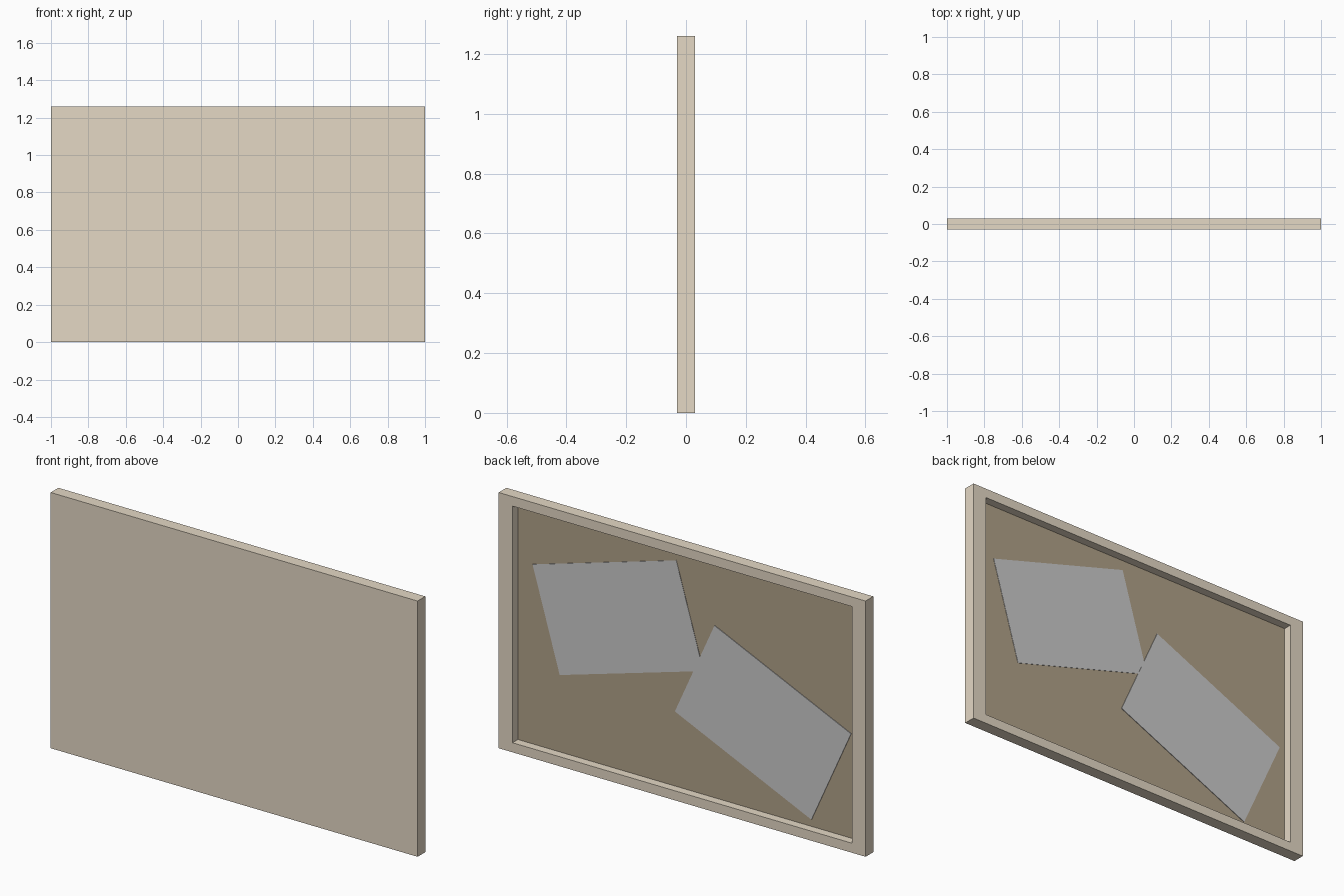
import bpy, bmesh
from math import radians
from mathutils import Matrix

if "Cube" in bpy.data.objects:
    bpy.data.objects.remove(bpy.data.objects["Cube"])

W, H, D = 2.0, 1.26, 0.06
FLOOR_Y = -0.012


def material(name, rgb):
    m = bpy.data.materials.new(name)
    m.diffuse_color = (*rgb, 1)
    m.use_nodes = True
    m.node_tree.nodes["Principled BSDF"].inputs["Base Color"].default_value = m.diffuse_color
    return m


def finish(bm, name, mats=()):
    bmesh.ops.recalc_face_normals(bm, faces=bm.faces)
    me = bpy.data.meshes.new(name)
    bm.to_mesh(me)
    bm.free()
    for m in mats:
        me.materials.append(m)
    ob = bpy.data.objects.new(name, me)
    bpy.context.collection.objects.link(ob)
    return ob


def box(bm, size, loc, angle=0):
    mat = (Matrix.Translation(loc) @ Matrix.Rotation(radians(angle), 4, 'Y')
           @ Matrix.Diagonal((*size, 1)))
    return bmesh.ops.create_cube(bm, size=1, matrix=mat)


wood = material("wood", (0.78, 0.69, 0.56))
cork = material("cork", (0.44, 0.36, 0.25))

# Board: slab whose +y face is inset proportionally and sunk to form the frame
bm = bmesh.new()
box(bm, (W, D, H), (0, 0, H / 2))
bm.normal_update()
face = max(bm.faces, key=lambda f: f.normal.y)
bmesh.ops.inset_individual(bm, faces=[face], thickness=0.01)
for v in face.verts:
    v.co.x = 0.925 * (1 if v.co.x > 0 else -1)
    v.co.z = H / 2 + 0.583 * (1 if v.co.z > H / 2 else -1)
panel = bmesh.ops.extrude_discrete_faces(bm, faces=[face])["faces"][0]
for v in panel.verts:
    v.co.y = FLOOR_Y
panel.material_index = 1
finish(bm, "framed_board", (wood, cork))

# Pinned paper sheets, tilted in the plane of the board
for name, x, z, angle, thick in (("paper_upper", 0.378, 0.794, 16.3, 0.002),
                                 ("paper_lower", -0.413, 0.489, -24.2, 0.003)):
    bm = bmesh.new()
    box(bm, (0.816, thick, 0.527), (x, FLOOR_Y + thick / 2, z), angle)
    finish(bm, name)
